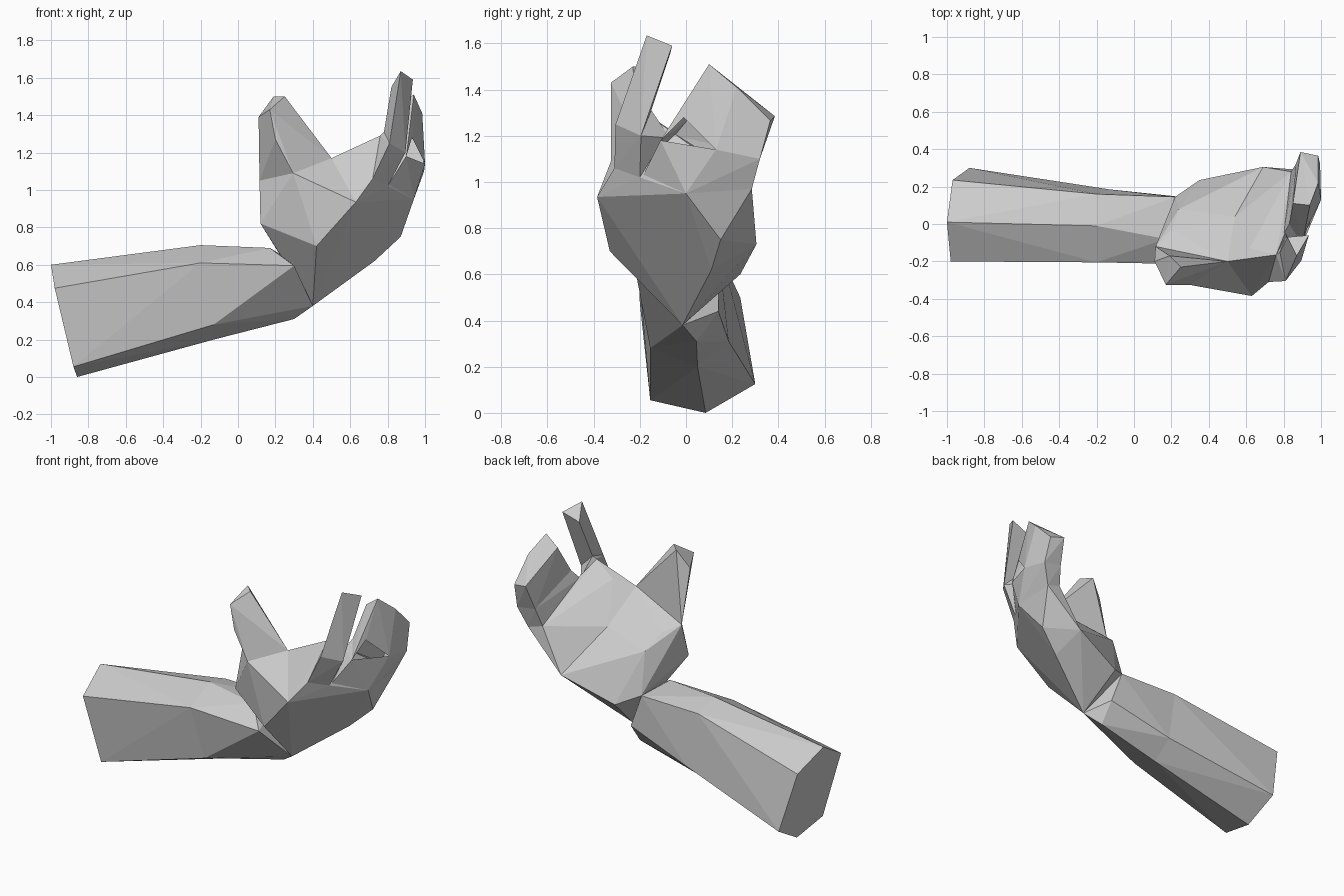
import bpy, bmesh
from mathutils import Vector

if "Cube" in bpy.data.objects:
    bpy.data.objects.remove(bpy.data.objects["Cube"])

skin = bpy.data.materials.new("plain_grey")
skin.diffuse_color = (0.6, 0.6, 0.6, 1)
skin.use_nodes = True
skin.node_tree.nodes["Principled BSDF"].inputs["Base Color"].default_value = skin.diffuse_color

# Cross-sections, named by place
elbow = [(-1, .01, .6), (-.97, .235, .5), (-.88, .3, .125),
         (-.86, .085, 0), (-.88, -.155, .055), (-.98, -.2, .475)]
mid_arm = [(-.2, -.01, .705), (-.2, .16, .66), (-.13, .185, .31),
           (-.13, .05, .2), (-.13, -.155, .28), (-.2, -.205, .61)]
wrist = [(.17, -.08, .69), (.22, .145, .66), (.3, .14, .44),
         (.3, .045, .31), (.4, -.015, .38), (.3, -.215, .595)]
heel = [(.4, -.015, .38), (.49, .01, .47), (.35, .235, .6), (.22, .145, .66),
        (.45, -.2, .63), (.42, -.33, .7), (.25, -.235, .8), (.12, -.2, .82),
        (.2, -.1, .71), (.24, .08, .92), (.115, -.12, 1.05), (.2, -.03, 1.01),
        (.295, -.325, 1.09)]
mid_palm = [(.63, -.385, .935), (.73, .11, .62), (.69, .305, .73),
            (.54, .04, .985), (.5, -.2, 1.17)]
knuckles = [(.72, -.31, 1.06), (.8, -.2, 1.02), (.87, .15, .75), (.94, 0, .95),
            (.94, .285, .97), (.84, .28, 1.0), (.8, -.05, 1.2),
            (.76, -.165, 1.29), (.62, -.13, 1.21)]
thumb_base = [(.295, -.325, 1.09), (.115, -.12, 1.05), (.5, -.2, 1.17)]
thumb_tip = [(.2, -.325, 1.27), (.11, -.2, 1.39), (.17, -.325, 1.43),
             (.19, -.17, 1.5), (.25, -.23, 1.5), (.295, -.19, 1.36)]
index_base = [(.72, -.31, 1.06), (.8, -.2, 1.02), (.81, -.07, 1.19), (.76, -.165, 1.29)]
index_mid = [(.81, -.305, 1.25), (.895, -.195, 1.2), (.78, -.15, 1.31)]
index_tip = [(.87, -.17, 1.635), (.935, -.06, 1.59), (.82, -.07, 1.55)]
mitt_base = [(.8, -.19, 1.02), (.94, 0, .95), (.94, .285, .97), (.84, .28, 1.0),
             (.8, -.05, 1.2)]
mitt_mid = [(.93, -.01, 1.28), (.9, -.11, 1.18), (1, .13, 1.14), (.995, .32, 1.1),
            (.865, .32, 1.12), (.83, 0, 1.26)]
mitt_tip = [(.94, .1, 1.51), (.985, .22, 1.41), (.985, .365, 1.265),
            (.89, .385, 1.285), (.85, .11, 1.445)]

# Each part is a chain of convex blocks
parts = {
    "forearm": [elbow + mid_arm, mid_arm + wrist],
    "palm": [heel + mid_palm, mid_palm + knuckles],
    "thumb": [thumb_base + thumb_tip],
    "index_finger": [index_base + index_mid, index_mid + index_tip],
    "joined_fingers": [mitt_base + mitt_mid, mitt_mid + mitt_tip],
}


def hull(points):
    """Triangles and outward planes of a convex block."""
    bm = bmesh.new()
    for p in points:
        bm.verts.new(p)
    bmesh.ops.convex_hull(bm, input=bm.verts[:])
    mid = sum((Vector(p) for p in points), Vector()) / len(points)
    tris, planes = [], []
    for f in bm.faces:
        co = [v.co.copy() for v in f.verts]
        n = (co[1] - co[0]).cross(co[2] - co[0]).normalized()
        if n.dot(co[0] - mid) < 0:
            co.reverse()
            n = -n
        tris.append(co)
        planes.append((n, n.dot(co[0])))
    bm.free()
    return tris, planes


def buried(tri, planes):
    return all(n.dot(p) <= d + 2e-4 for n, d in planes for p in tri)


blocks = [(name, *hull(pts)) for name, chain in parts.items() for pts in chain]

# Keep only faces that are not inside a neighbouring block
for name in parts:
    bm = bmesh.new()
    for i, (owner, tris, _) in enumerate(blocks):
        if owner != name:
            continue
        for tri in tris:
            if any(buried(tri, b[2]) for j, b in enumerate(blocks) if j != i):
                continue
            bm.faces.new([bm.verts.new(p) for p in tri])
    bmesh.ops.remove_doubles(bm, verts=bm.verts[:], dist=1e-4)
    bmesh.ops.dissolve_limit(bm, angle_limit=0.03, verts=bm.verts[:], edges=bm.edges[:])
    mesh = bpy.data.meshes.new(name)
    bm.to_mesh(mesh)
    bm.free()
    mesh.materials.append(skin)
    bpy.context.collection.objects.link(bpy.data.objects.new(name, mesh))
